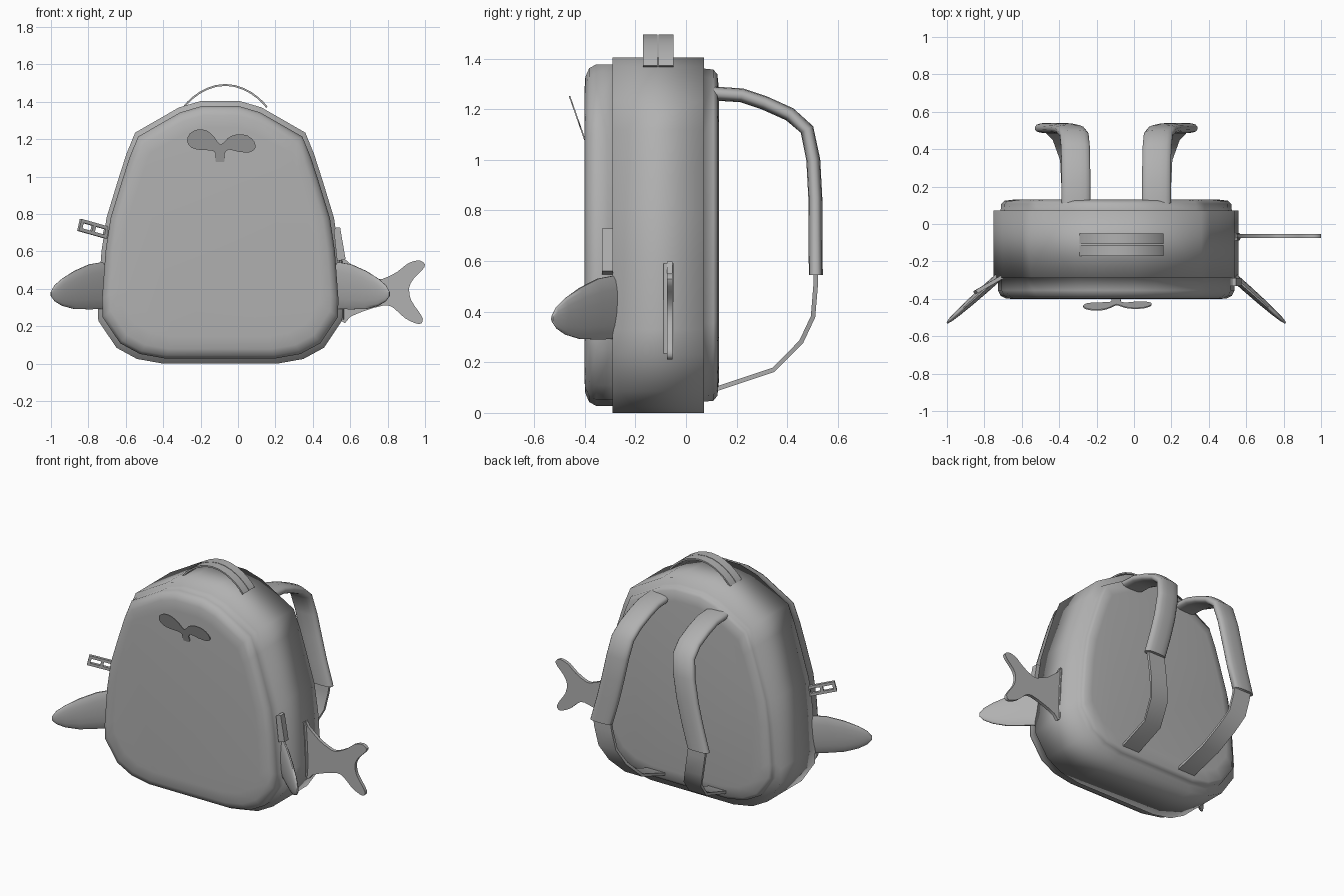
import bpy, bmesh, math
from mathutils import Vector, Matrix

if "Cube" in bpy.data.objects:
    bpy.data.objects.remove(bpy.data.objects["Cube"])

CX = -0.095          # bag centre line
X = Vector((1, 0, 0))
Y = Vector((0, 1, 0))

# dark grey fabric used everywhere
FABRIC = bpy.data.materials.new("dark_fabric")
FABRIC.diffuse_color = (0.44, 0.44, 0.44, 1)
FABRIC.use_nodes = True
FABRIC.node_tree.nodes["Principled BSDF"].inputs["Base Color"].default_value = FABRIC.diffuse_color


def finish(name, bm, angle=40):
    bmesh.ops.recalc_face_normals(bm, faces=bm.faces[:])
    me = bpy.data.meshes.new(name)
    bm.to_mesh(me)
    bm.free()
    me.materials.append(FABRIC)
    ob = bpy.data.objects.new(name, me)
    bpy.context.collection.objects.link(ob)
    bpy.ops.object.select_all(action='DESELECT')
    ob.select_set(True)
    bpy.context.view_layer.objects.active = ob
    bpy.ops.object.shade_smooth_by_angle(angle=math.radians(angle))
    return ob


def loft(name, rings, angle=40):
    """Skin closed rings of points, capping both ends."""
    bm = bmesh.new()
    vs = [[bm.verts.new(p) for p in r] for r in rings]
    n = len(vs[0])
    for a, b in zip(vs, vs[1:]):
        for i in range(n):
            j = (i + 1) % n
            bm.faces.new((a[i], a[j], b[j], b[i]))
    bm.faces.new(vs[0])
    bm.faces.new(vs[-1])
    return finish(name, bm, angle)


def ring(c, a, b, n=16, p=1.0):
    """Superellipse section; n=4, p=0 gives a rectangle."""
    out = []
    for k in range(n):
        t = 2 * math.pi * (k + 0.5) / n
        co, si = math.cos(t), math.sin(t)
        out.append(Vector(c) + a * math.copysign(abs(co) ** p, co)
                   + b * math.copysign(abs(si) ** p, si))
    return out


def strip(name, path, width, halfw, thick, n, p, angle=40):
    """Sweep a section along a path; width direction stays fixed."""
    path = [Vector(q) for q in path]
    rings = []
    for i, c in enumerate(path):
        t = path[min(i + 1, len(path) - 1)] - path[max(i - 1, 0)]
        rings.append(ring(c, width * halfw, t.cross(width).normalized() * thick, n, p))
    return loft(name, rings, angle)


def rounded(pts):
    """Add a curved midpoint between neighbours of a closed outline."""
    pts, out = [Vector(p) for p in pts], []
    for i, b in enumerate(pts):
        a, c, d = pts[i - 1], pts[(i + 1) % len(pts)], pts[(i + 2) % len(pts)]
        out += [b, (9 * (b + c) - a - d) / 16]
    return out


def plate(name, pts, place, offset):
    """Flat outline given thickness."""
    return loft(name, [[place(*q) - offset for q in pts],
                       [place(*q) + offset for q in pts]])


# bag body: one outline, inset at several depths
HALF = [(0.305, 0.0), (0.445, 0.025), (0.555, 0.085), (0.652, 0.23), (0.655, 0.33),
        (0.635, 0.6), (0.608, 0.78), (0.547, 0.98), (0.502, 1.12), (0.455, 1.235),
        (0.22, 1.37), (0.1, 1.405)]
OUTLINE = HALF + [(-x, z) for x, z in reversed(HALF)]


def layer(y, d):
    sx = 1 - d / 0.655
    sz = 1 - (d * 1.2) / 0.7025
    return [Vector((CX + x * sx, y, 0.7025 + (z - 0.7025) * sz)) for x, z in OUTLINE]


# front panel, main gusset and back panel in one soft skin
loft("bag_body", [layer(y, d) for y, d in (
    (-0.402, 0.12), (-0.398, 0.065), (-0.383, 0.036), (-0.355, 0.023), (-0.288, 0.023),
    (-0.29, 0.0), (0.072, 0.0), (0.072, 0.037), (0.108, 0.04), (0.124, 0.056),
    (0.131, 0.11))], 120)

# top carry handle: two strips side by side
ARCH = [math.pi * k / 14 for k in range(15)]
for i, y in enumerate((-0.141, -0.079)):
    strip(f"carry_handle_{i}",
          [(-0.068 - 0.222 * math.cos(t), y, 1.37 + 0.12 * abs(math.sin(t)) ** 1.8)
           for t in ARCH], Y, 0.029, 0.005, 4, 0)

# shoulder straps and side fins, mirrored about the centre line
PAD = [(0.215, 0.11, 1.262), (0.215, 0.22, 1.255), (0.216, 0.31, 1.225),
       (0.218, 0.41, 1.18), (0.225, 0.478, 1.12), (0.245, 0.503, 1.0),
       (0.275, 0.511, 0.85), (0.312, 0.512, 0.7), (0.357, 0.513, 0.545)]
WEB = [(0.352, 0.513, 0.57), (0.342, 0.512, 0.5), (0.318, 0.502, 0.38),
       (0.275, 0.455, 0.28), (0.236, 0.345, 0.17), (0.225, 0.12, 0.095)]
FIN = [(0.6, 0.55, 0.29, 0.022), (0.7, 0.533, 0.288, 0.022), (0.78, 0.497, 0.29, 0.02),
       (0.845, 0.455, 0.308, 0.016), (0.885, 0.42, 0.333, 0.011), (0.905, 0.385, 0.36, 0.005)]
for side, s in (("left", -1), ("right", 1)):
    strip("strap_pad_" + side, [(CX + s * x, y, z) for x, y, z in PAD],
          X, 0.078, 0.028, 16, 0.75, 75)
    strip("strap_webbing_" + side, [(CX + s * x, y, z) for x, y, z in WEB],
          X, 0.064, 0.009, 4, 0)
    across = Vector((s * 0.66, 0.75, 0))
    loft("side_fin_" + side,
         [ring((CX + s * d, -0.28 - (d - 0.625) * 0.89, (t + b) / 2),
               across * th, Vector((0, 0, (t - b) / 2))) for d, t, b, th in FIN], 60)

# tail fin with its thick sewn root
TAIL = [(0.54, 0.585), (0.57, 0.56), (0.65, 0.495), (0.72, 0.462), (0.77, 0.452),
        (0.85, 0.49), (0.9, 0.53), (0.94, 0.548), (0.975, 0.55), (1.0, 0.53),
        (0.985, 0.5), (0.94, 0.455), (0.915, 0.405), (0.925, 0.34), (0.965, 0.28),
        (0.988, 0.24), (0.98, 0.215), (0.95, 0.215), (0.89, 0.245), (0.835, 0.295),
        (0.785, 0.312), (0.67, 0.28), (0.6, 0.25), (0.55, 0.23)]
plate("tail_fin", rounded(TAIL), lambda x, z: Vector((x, -0.065, z)), Y * 0.011)
strip("tail_root", [(0.545, -0.068, 0.59), (0.553, -0.068, 0.5), (0.56, -0.068, 0.35),
                    (0.557, -0.068, 0.235)], Y, 0.021, 0.01, 10, 1)

# leaning water-spout cut-out on the front
SPOUT = [(-0.12, 1.08), (-0.12, 1.125), (-0.145, 1.14), (-0.2, 1.142), (-0.25, 1.155),
         (-0.272, 1.19), (-0.258, 1.23), (-0.215, 1.252), (-0.165, 1.245), (-0.125, 1.21),
         (-0.093, 1.17), (-0.055, 1.205), (-0.01, 1.225), (0.05, 1.22), (0.088, 1.185),
         (0.092, 1.15), (0.06, 1.13), (0.0, 1.133), (-0.05, 1.145), (-0.072, 1.122),
         (-0.072, 1.08)]
plate("front_spout", rounded(SPOUT),
      lambda x, z: Vector((x, -0.4 - (z - 1.08) * 0.35, z)), Y * 0.003)

# left zip pull: two rails and three rungs, sticking outwards
root, tip = Vector((-0.7, -0.28, 0.7)), Vector((-0.848, -0.365, 0.742))
u = (tip - root).normalized()
w = u.cross(Vector((0.2, 0.1, 1))).normalized()
frame = Matrix((u, w.cross(u), w)).transposed().to_4x4()
frame.translation = (root + tip) / 2
length, bar, width = (tip - root).length, 0.018, 0.066
bars = [(0, k * (width - bar) / 2, length, bar) for k in (-1, 1)]
bars += [(k * (length - bar) / 2, 0, bar, width - 2 * bar) for k in (-1, 0, 1)]
bm = bmesh.new()
for x, y, sx, sy in bars:
    bmesh.ops.create_cube(bm, size=1, matrix=frame @ Matrix.Translation((x, y, 0))
                          @ Matrix.Diagonal((sx, sy, 0.02, 1)))
finish("zip_pull_left", bm)

# right zip tab: small wedge hanging down against the side
plate("zip_tab_right", [(0.512, 0.715), (0.525, 0.728), (0.546, 0.728), (0.575, 0.56),
                        (0.53, 0.547)], lambda x, z: Vector((x, -0.31, z)), Y * 0.021)
